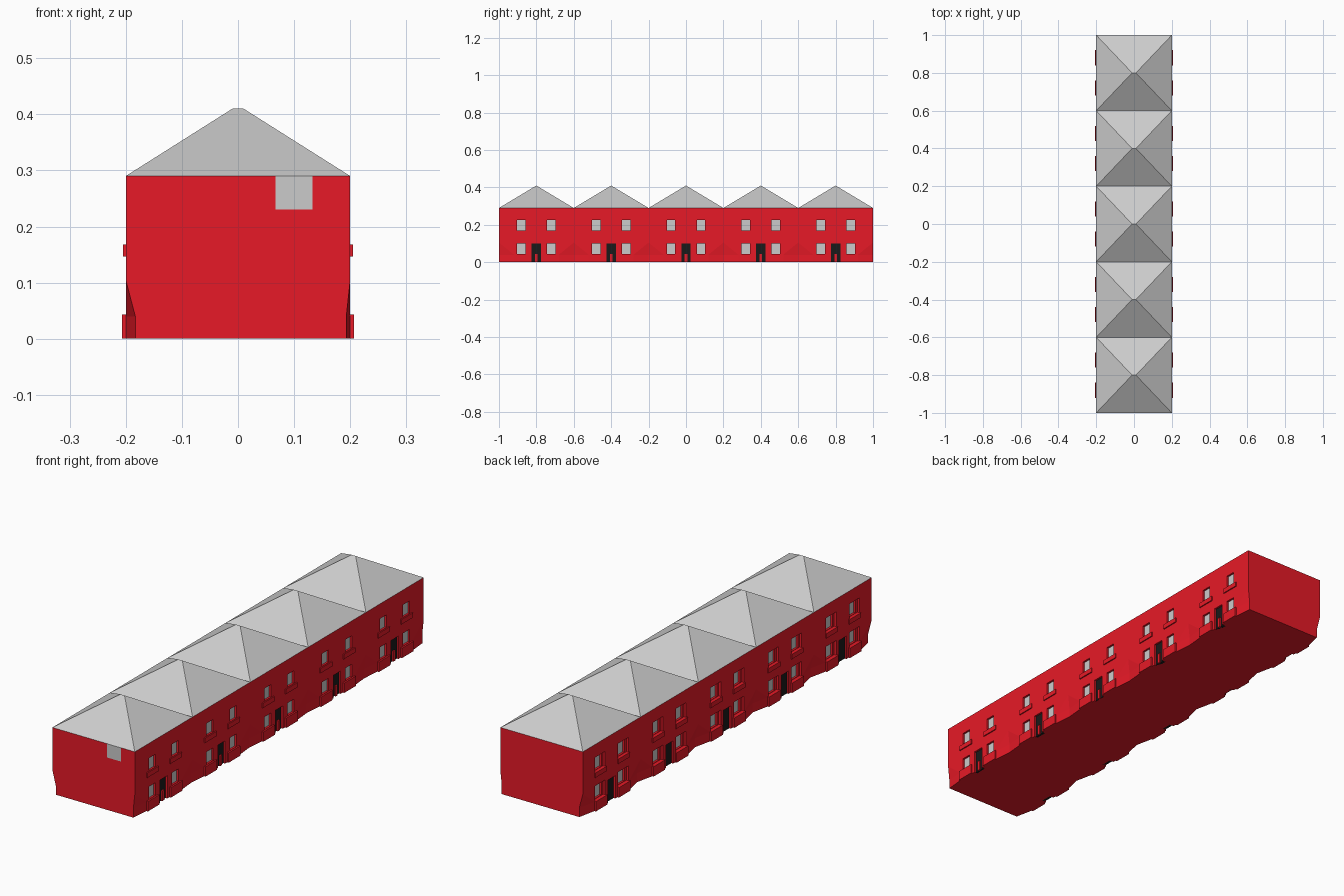
import bpy, bmesh

if "Cube" in bpy.data.objects:
    bpy.data.objects.remove(bpy.data.objects["Cube"])

UNITS = [-0.8, -0.4, 0.0, 0.4, 0.8]
EAVES = 0.29


def material(name, color):
    m = bpy.data.materials.new(name)
    m.diffuse_color = (*color, 1)
    m.use_nodes = True
    m.node_tree.nodes["Principled BSDF"].inputs["Base Color"].default_value = m.diffuse_color
    return m


RED = material("red brick", (0.8, 0.01, 0.02))
BLACK = material("black paint", (0.01, 0.01, 0.01))


def make(name, bm, mat=None):
    bmesh.ops.recalc_face_normals(bm, faces=bm.faces)
    me = bpy.data.meshes.new(name)
    bm.to_mesh(me)
    bm.free()
    ob = bpy.data.objects.new(name, me)
    bpy.context.collection.objects.link(ob)
    if mat:
        me.materials.append(mat)
    return ob


def add_box(bm, x, y, z):
    vs = bmesh.ops.create_cube(bm, size=1)["verts"]
    for v in vs:
        for i, (a, b) in enumerate((x, y, z)):
            v.co[i] = a if v.co[i] < 0 else b


def boxes(name, specs, mat=None):
    bm = bmesh.new()
    for s in specs:
        add_box(bm, *s)
    return make(name, bm, mat)


def span(side, a, b):
    return tuple(sorted((side * a, side * b)))


# Terrace walls: section lofted along y, foot pulled in at the house boundaries
stations = [(-1.0, True)]
for c in UNITS:
    stations += [(c - 0.12, False), (c + 0.12, False), (c + 0.2, True)]
bm = bmesh.new()
rings = []
for y, pinched in stations:
    l, r = (-0.183, 0.193) if pinched else (-0.2, 0.2)
    sec = [(l, 0), (r, 0), (r, 0.04), (0.2, 0.105), (0.2, EAVES),
           (-0.2, EAVES), (-0.2, 0.105), (l, 0.04)]
    rings.append([bm.verts.new((x, y, z)) for x, z in sec])
for a, b in zip(rings, rings[1:]):
    for i in range(8):
        j = (i + 1) % 8
        bm.faces.new((a[i], a[j], b[j], b[i]))
bm.faces.new(rings[0])
bm.faces.new(rings[-1])
bmesh.ops.triangulate(bm, faces=[f for f in bm.faces if len(f.verts) == 4])
walls = make("walls", bm, RED)

# Positions of every opening
surrounds, holes, panes, sills, doors, steps = [], [], [], [], [], []
for side, depth in ((1, 0.19), (-1, 0.18)):
    for c in UNITS:
        for y in (c - 0.08, c + 0.08):
            for z0, z1 in ((0.045, 0.1), (0.17, 0.225)):
                yy = (y - 0.0225, y + 0.0225)
                holes.append((span(side, depth, 0.22), yy, (z0, z1)))
                panes.append((span(side, depth - 0.01, depth + 0.001), yy, (z0, z1)))
                if side < 0:
                    surrounds.append((span(side, 0.19, 0.22), (y - 0.035, y + 0.035),
                                      (z0 - 0.002, z1 + 0.008)))
            yy = (y - 0.04, y + 0.04)
            sills.append((span(side, 0.178, 0.207), yy, (0, 0.043)))
            sills.append((span(side, 0.188, 0.205), yy, (0.147, 0.168)))
        yy = (c - 0.025, c + 0.025)
        holes.append((span(side, 0.19, 0.22), yy, (-0.02, 0.1)))
        doors.append((span(side, 0.18, 0.192), yy, (0, 0.1)))
        if side > 0:
            steps.append((span(side, 0.185, 0.198), (c - 0.007, c + 0.007), (0, 0.045)))

# Cut the recesses into the walls
bpy.context.view_layer.objects.active = walls
for name, specs in (("surround_cutter", surrounds), ("opening_cutter", holes)):
    cutter = boxes(name, specs)
    cutter.hide_render = True
    mod = walls.modifiers.new(name, "BOOLEAN")
    mod.operation = "DIFFERENCE"
    mod.solver = "EXACT"
    mod.object = cutter
    bpy.ops.object.modifier_apply(modifier=mod.name)
    bpy.data.objects.remove(cutter)

# Window panes, sills, doors and door posts
boxes("window_panes", panes)
boxes("window_sills", sills, RED)
boxes("doors", doors, BLACK)
boxes("door_posts", steps, RED)

# Grey panel on the front gable
boxes("gable_panel", [((0.067, 0.133), (-1.001, -0.99), (0.23, EAVES))])

# Row of hipped roofs, each with a tiny ridge
for n, c in enumerate(UNITS):
    bm = bmesh.new()
    base = [bm.verts.new((x, c + y, EAVES)) for x, y in
            ((-0.2, -0.2), (0.2, -0.2), (0.2, 0.2), (-0.2, 0.2))]
    l, r = [bm.verts.new((x, c, 0.41)) for x in (-0.01, 0.01)]
    a, b, d, e = base
    for f in ((a, b, r, l), (b, d, r), (d, e, l, r), (e, a, l), (e, d, b, a)):
        bm.faces.new(f)
    make(f"roof_{n + 1}", bm)
